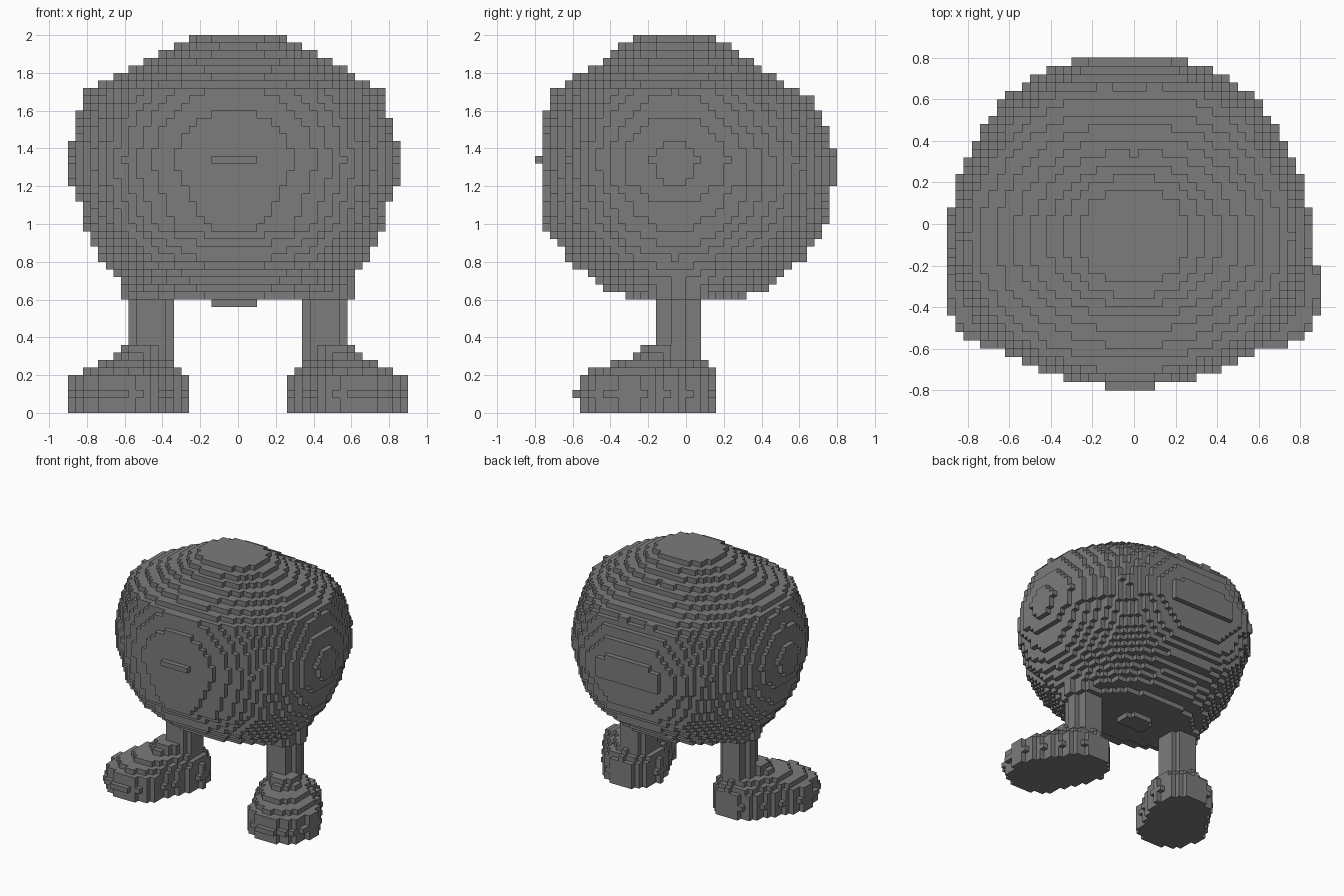
import bpy, bmesh
from math import atan2, cos, hypot, pi
from mathutils import Vector

cube = bpy.data.objects.get("Cube")
if cube:
    bpy.data.objects.remove(cube, do_unlink=True)

S = 0.04  # block size

grey = bpy.data.materials.new("dark_grey")
grey.use_nodes = True
grey.diffuse_color = (0.2, 0.2, 0.2, 1)
grey.node_tree.nodes["Principled BSDF"].inputs["Base Color"].default_value = (0.2, 0.2, 0.2, 1)


def blocks(name, inside):
    """Fill the block grid where inside(x, y, z) holds and skin the exposed sides."""
    cells = {(i, j, k) for i in range(-23, 24) for j in range(-20, 20) for k in range(50)
             if inside(i * S, (j + 0.5) * S, (k + 0.5) * S)}
    bm = bmesh.new()
    verts = {}

    def corner(p):
        key = tuple(p)
        if key not in verts:
            verts[key] = bm.verts.new(((key[0] - 0.5) * S, key[1] * S, key[2] * S))
        return verts[key]

    for cell in cells:
        for axis in range(3):
            u, v = (axis + 1) % 3, (axis + 2) % 3
            for side in (0, 1):
                near = list(cell)
                near[axis] += 2 * side - 1
                if tuple(near) in cells:
                    continue
                loop = []
                for a, b in ((0, 0), (1, 0), (1, 1), (0, 1)):
                    p = list(cell)
                    p[axis] += side
                    p[u] += a
                    p[v] += b
                    loop.append(corner(p))
                bm.faces.new(loop if side else loop[::-1])
    mesh = bpy.data.meshes.new(name)
    bm.to_mesh(mesh)
    bm.free()
    mesh.materials.append(grey)
    obj = bpy.data.objects.new(name, mesh)
    bpy.context.collection.objects.link(obj)
    return obj


def sample(table, z):
    """Linear interpolation of the rows of a profile by height."""
    for lo, hi in zip(table, table[1:]):
        if lo[0] <= z <= hi[0]:
            t = (z - lo[0]) / (hi[0] - lo[0])
            return [a + (b - a) * t for a, b in zip(lo[1:], hi[1:])]
    return None


# Body: height, half width, middle in x, front in y, back in y
BODY = [
    (0.57, .12, -.02, -.08, .08), (0.59, .12, -.02, -.08, .08), (0.61, .5, -.02, -.28, .28),
    (0.66, .58, -.02, -.44, .43), (0.74, .64, -.02, -.54, .5), (0.82, .7, -.02, -.64, .62),
    (0.9, .75, -.02, -.68, .68), (0.98, .785, -.02, -.745, .73), (1.18, .84, -.02, -.765, .77),
    (1.22, .862, -.02, -.77, .79), (1.34, .87, -.02, -.784, .79), (1.42, .862, -.02, -.77, .765),
    (1.5, .84, -.02, -.765, .74), (1.58, .82, -.02, -.745, .715), (1.64, .8, -.02, -.73, .68),
    (1.7, .78, -.02, -.71, .6), (1.74, .72, -.02, -.66, .53), (1.82, .58, 0, -.52, .4),
    (1.9, .42, 0, -.4, .28), (1.99, .25, 0, -.28, .15)]
MIDDLE = -0.06  # the widest line of the body in y


def in_body(x, y, z):
    row = sample(BODY, z)
    if not row:
        return False
    half, cx, front, back = row
    u = abs(x - cx) / half
    if y < MIDDLE:
        return u ** 2.15 + ((y - MIDDLE) / (front - MIDDLE)) ** 2.15 <= 1
    # the back swells into two soft corners
    v = (y - MIDDLE) / (back - MIDDLE)
    swell = 0.05 * max(0, cos(3 * (atan2(v, u) - pi / 3)))
    return hypot(u, v) <= 1 + swell


# Legs and feet
ANKLE = Vector((0.45, -0.04))
HEEL, TOE = Vector((0.5, -0.055)), Vector((0.65, -0.33))
FOOT = [(0, .95), (0.08, .95), (0.1, 1), (0.12, .95), (0.19, .95), (0.22, .84),
        (0.26, .66), (0.3, .42), (0.34, .38), (0.36, .3)]


def leg(side):
    def inside(x, y, z):
        radius = 0.125 if z < 0.6 else 0.16
        return 0.18 < z < 0.72 and hypot(x * side - ANKLE.x, y - ANKLE.y) <= radius
    return inside


def foot(side):
    def inside(x, y, z):
        row = sample(FOOT, z)
        if not row:
            return False
        p = ANKLE + (Vector((x * side, y)) - ANKLE) / row[0]
        axis = TOE - HEEL
        t = min(1, max(0, (p - HEEL).dot(axis) / axis.length_squared))
        return (p - HEEL - axis * t).length <= 0.23 + 0.03 * t
    return inside


blocks("body", in_body)
for label, side in (("left", 1), ("right", -1)):
    blocks(label + "_leg", leg(side))
    blocks(label + "_foot", foot(side))
